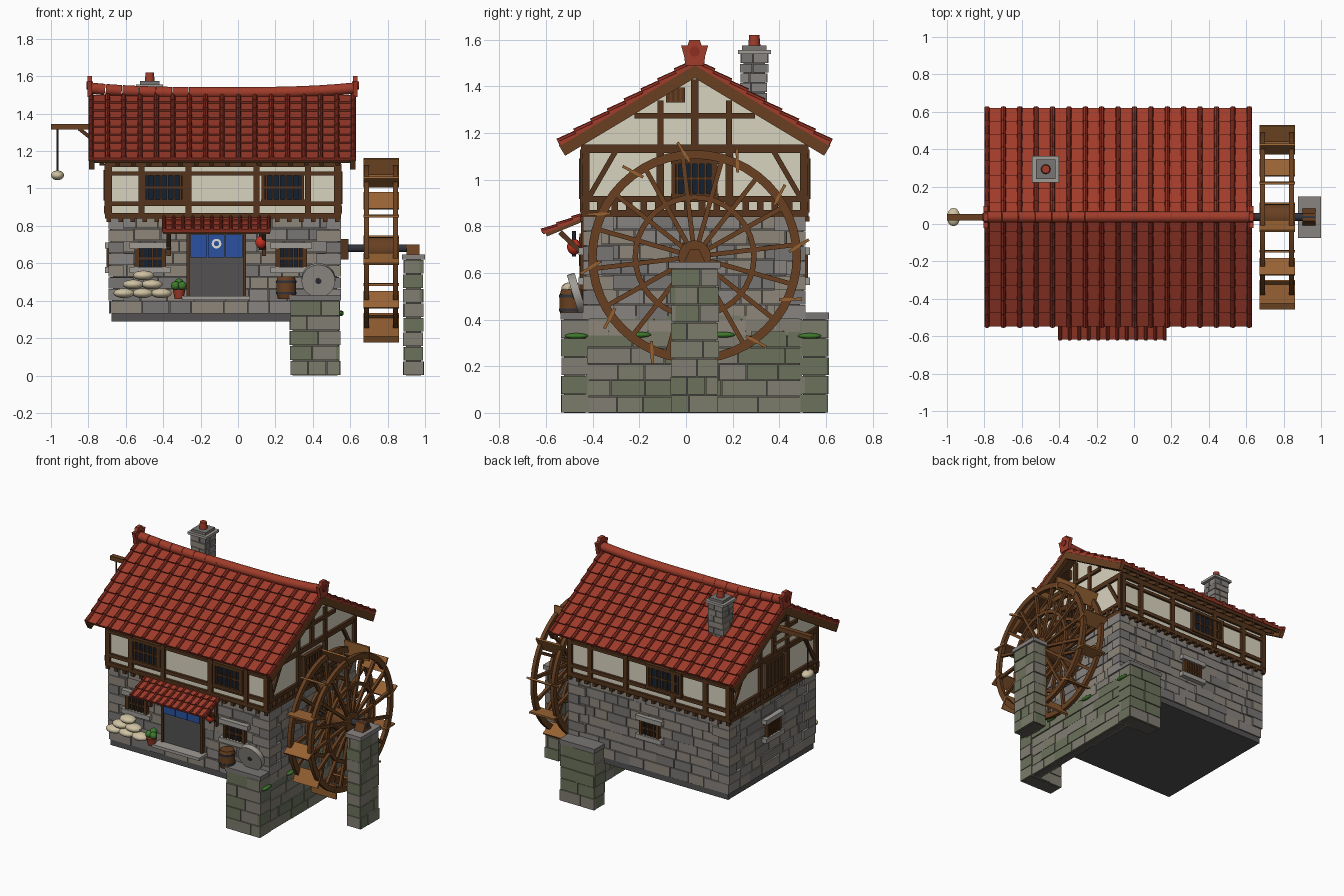
import bpy, bmesh, random
from math import sin, cos, pi, atan2, hypot, radians
from mathutils import Vector as V, Matrix

if "Cube" in bpy.data.objects:
    bpy.data.objects.remove(bpy.data.objects["Cube"])
random.seed(4)
YC, WZ = 0.037, 0.67            # ridge line, wheel axle height
RGB = dict(tile=(158, 62, 46), tile_dark=(140, 50, 38), timber=(84, 55, 34), wheel=(104, 66, 38), paddle=(150, 98, 54),
           plaster=(216, 210, 190), stone_a=(134, 130, 127), stone_b=(120, 117, 115), stone_c=(140, 133, 122),
           mortar=(92, 88, 85), quay_a=(122, 122, 106), quay_b=(108, 114, 92), quay_c=(128, 124, 114),
           glass=(26, 38, 54), iron=(52, 54, 62), blue=(46, 82, 160), white=(225, 222, 212), sack=(205, 192, 160),
           leaf=(64, 120, 48), red=(196, 52, 38), slate=(84, 82, 82), pale=(158, 154, 148))

def mat(n):
    m = bpy.data.materials.get(n) or bpy.data.materials.new(n)
    m.diffuse_color = [(c / 255) ** 2.2 for c in RGB[n]] + [1]
    m.use_nodes = True
    m.node_tree.nodes["Principled BSDF"].inputs["Base Color"].default_value = m.diffuse_color
    return m

class Part:
    def __init__(s, name):
        s.name, s.bm, s.cols = name, bmesh.new(), []
    def paint(s, faces, col):
        if col not in s.cols: s.cols.append(col)
        for f in faces: f.material_index = s.cols.index(col)
    def prism(s, a, b, col):     # two matching outlines joined
        n = len(a); v = [s.bm.verts.new(p) for p in list(a) + list(b)]
        fs = [s.bm.faces.new(v[:n]), s.bm.faces.new(v[n:])]
        fs += [s.bm.faces.new((v[i], v[(i + 1) % n], v[n + (i + 1) % n], v[n + i])) for i in range(n)]
        s.paint(fs, col)
    def box(s, x0, x1, y0, y1, z0, z1, col):
        q = [(x0, y0), (x1, y0), (x1, y1), (x0, y1)]
        s.prism([(*p, z0) for p in q], [(*p, z1) for p in q], col)
    def face(s, side, a0, a1, d0, d1, z0, z1, col, walls):   # box on a wall, d measured outward
        w = walls['LRFB'.index(side)]; k = -1 if side in 'LF' else 1
        if side in 'LR': s.box(w + k * d0, w + k * d1, a0, a1, z0, z1, col)
        else: s.box(a0, a1, w + k * d0, w + k * d1, z0, z1, col)
    def beam(s, p, q, w, h, col):
        p, q = V(p), V(q); d = (q - p).normalized()
        e = d.cross(V((0, 0, 1)))
        e = e.normalized() if e.length > 1e-4 else V((1, 0, 0))
        f = d.cross(e); c = [e * i * w / 2 + f * j * h / 2 for i, j in ((-1, -1), (1, -1), (1, 1), (-1, 1))]
        s.prism([p + o for o in c], [q + o for o in c], col)
    def cyl(s, p, q, r, r2, n, col):
        p, q = V(p), V(q); R = (q - p).to_track_quat('Z', 'Y')
        c = [R @ V((cos(2 * pi * i / n), sin(2 * pi * i / n), 0)) for i in range(n)]
        s.prism([p + o * r for o in c], [q + o * r2 for o in c], col)
    def ball(s, c, size, col):
        r = bmesh.ops.create_uvsphere(s.bm, u_segments=14, v_segments=9, radius=1,
                                      matrix=Matrix.Translation(c) @ Matrix.Diagonal((*size, 1)))
        s.paint({f for v in r['verts'] for f in v.link_faces}, col)
    def wheel_ring(s, x0, x1, r0, r1, n, col):
        v = [[s.bm.verts.new((x, YC + r * cos(2 * pi * i / n), WZ + r * sin(2 * pi * i / n)))
              for x, r in ((x0, r0), (x1, r0), (x1, r1), (x0, r1))] for i in range(n)]
        s.paint([s.bm.faces.new((v[i][j], v[i][(j + 1) % 4], v[(i + 1) % n][(j + 1) % 4], v[(i + 1) % n][j]))
                 for i in range(n) for j in range(4)], col)
    def stones(s, walls, z0, z1, rows, length, cols, sides='LRFB'):   # coursed masonry block
        x0, x1, y0, y1 = walls; i = .012
        s.box(x0 + i, x1 - i, y0 + i, y1 - i, z0, z1, 'mortar')
        h = (z1 - z0) / rows
        for side in sides:
            lo, hi = (y0, y1) if side in 'LR' else (x0, x1)
            for r in range(rows):
                a = lo
                while a < hi - .001:
                    b = a + length * random.uniform(.6, 1.3)
                    if hi - b < length * .4: b = hi
                    s.face(side, a + .002, b - .002, -.02, random.uniform(-.004, .004), z0 + r * h + .002,
                           z0 + (r + 1) * h - .002, random.choice(cols), walls)
                    a = b
    def done(s):
        bmesh.ops.recalc_face_normals(s.bm, faces=s.bm.faces)
        me = bpy.data.meshes.new(s.name); s.bm.to_mesh(me); s.bm.free()
        for c in s.cols: me.materials.append(mat(c))
        me.shade_smooth(); me.set_sharp_from_angle(angle=radians(35))
        bpy.context.collection.objects.link(bpy.data.objects.new(s.name, me))

STONE, QUAY = ('stone_a', 'stone_b', 'stone_c'), ('quay_a', 'quay_b', 'quay_c')
LOW, UP = (-.68, .54, -.43, .5), (-.695, .535, -.435, .51)

# stone ground floor with plinth and corner quoins
p = Part('stone_walls')
p.stones(LOW, .4, .85, 7, .13, STONE)
p.stones((-.685, .54, -.445, .505), .33, .4, 1, .16, STONE)
p.box(-.675, .535, -.44, .5, .29, .33, 'slate')
for x, kx in ((-.68, 1), (.54, -1)):
    for y, ky in ((-.43, 1), (.5, -1)):
        for i in range(7):
            a, b = (.12, .07) if i % 2 else (.07, .12)
            X, Y = sorted((x - kx * .012, x + kx * a)), sorted((y - ky * .012, y + ky * b))
            p.box(*X, *Y, .402 + i * .063, .462 + i * .063, STONE[i % 3])
p.done()

# quay wall in the stream, wheel pier and moss
p = Part('quay_wall')
p.stones((.47, .54, -.43, .5), 0, .42, 6, .16, QUAY, 'RL')
for y0, y1 in ((-.535, -.42), (.49, .61)):
    p.stones((.28, .545, y0, y1), 0, .40, 5, .14, QUAY)
    p.box(.275, .55, y0 - .003, y1 + .003, .40, .43, 'stone_b')
for y, z in ((-.47, .33), (-.2, .335), (.16, .335), (.53, .33)):
    p.ball((.55, y, z), (.015, .05, .012), 'leaf')
p.done()
p = Part('wheel_pier')
p.stones((.885, .99, -.065, .14), 0, .62, 8, .11, QUAY)
p.box(.878, 1, -.075, .148, .62, .648, 'stone_a')
p.prism([(.9, YC + a, b) for a, b in ((-.045, .648), (.045, .648), (.02, .7), (-.02, .7))],
        [(.97, YC + a, b) for a, b in ((-.045, .648), (.045, .648), (.02, .7), (-.02, .7))], 'wheel')
p.done()

# plastered upper storey with gables
p = Part('plaster_storey')
prof = ((-.435, .85), (.51, .85), (.51, 1.16), (YC, 1.455), (-.435, 1.16))
p.prism([(-.695, *q) for q in prof], [(.535, *q) for q in prof], 'plaster')
p.done()

# timber frame
p = Part('timber_frame')
def bar(side, a0, a1, z0, z1, d=.016, col='timber'): p.face(side, a0, a1, -.01, d, z0, z1, col, UP)
for s in 'LRFB':
    lo, hi = (-.45, .525) if s in 'LR' else (-.71, .55)
    for z0, z1 in ((.84, .87), (.905, .93), (1.115, 1.15)): bar(s, lo, hi, z0, z1)
    n = 16 if s in 'LR' else 20
    for i in range(n):       # joist ends
        a = lo + .02 + (hi - lo - .04) * i / (n - 1)
        if s in 'LR': bar(s, a - .014, a + .014, .868, .907, .022)
        else: p.face(s, a - .012, a + .012, -.01, .02, .82, .842, 'timber', UP)
    posts = (-.43, -.11, .185, .505) if s in 'LR' else (-.69, -.515, -.265, .1, .375, .53)
    for a in posts: bar(s, a - .016, a + .016, .86, 1.13, .019)
    if s in 'LR':
        bar(s, YC - .016, YC + .016, 1.14, 1.43)
        for a in (-.11, .185): bar(s, a - .013, a + .013, 1.14, 1.34)
        bar(s, -.22, .295, 1.262, 1.287)
        bar(s, -.085, -.005, 1.33, 1.395, .02, 'wheel')
        for k in range(4): bar(s, -.08 + k * .021, -.07 + k * .021, 1.335, 1.39, .026)
    else: bar(s, lo, hi, 1.07, 1.09)
# angled braces
    if s in 'LR':
        x = UP[0] - .005 if s == 'L' else UP[1] + .005
        for k in (-1, 1): p.beam((x, YC + k * .45, .93), (x, YC + k * .34, 1.12), .02, .022, 'timber')
p.done()

# barred windows for both storeys
def window(name, side, c, w, z0, z1, walls, stone):
    p = Part(name); a, b = c - w / 2, c + w / 2
    p.face(side, a, b, -.01, .008, z0, z1, 'glass', walls)
    n = 6
    for i in range(n):
        t = a + w * (i + .5) / n
        p.face(side, t - .005, t + .005, 0, .02, z0, z1, 'timber', walls)
    m = (z0 + z1) / 2
    p.face(side, a, b, 0, .016, m - .006, m + .006, 'timber', walls)
    f = 'timber'
    for t in (a, b): p.face(side, t - .009, t + .009, -.01, .024, z0, z1, f, walls)
    e = .035 if stone else .012
    for z in (z0, z1): p.face(side, a - e, b + e, -.01, .032 if stone else .024, z - .012, z + (.02 if stone else .01),
                              'pale' if stone else f, walls)
    p.done()
for n, s, c, w in (('front_left', 'F', -.395, .21), ('front_right', 'F', .24, .21), ('back', 'B', -.2, .25), ('right', 'R', YC, .18)):
    window('upper_window_' + n, s, c, w, .93, 1.08, UP, False)
for n, s, c, w in (('front_left', 'F', -.47, .15), ('front_right', 'F', .285, .15), ('back', 'B', -.08, .13), ('left', 'L', .03, .13)):
    window('stone_window_' + n, s, c, w, .56, .69, LOW, True)

# loading hatch and hoist on the left gable
p = Part('hoist')
p.face('L', -.06, .13, 0, .018, .93, 1.11, 'wheel', UP)
for k in range(5): p.face('L', -.06 + k * .038, -.028 + k * .038, 0, .024, .935, 1.1, 'timber', UP)
p.box(-1, -.66, YC - .017, YC + .017, 1.315, 1.345, 'wheel')
p.beam((-.7, YC, 1.2), (-.85, YC, 1.32), .02, .02, 'timber')
p.cyl((-.965, YC, 1.08), (-.965, YC, 1.32), .005, .005, 6, 'timber')
p.ball((-.965, YC, 1.07), (.036, .05, .026), 'sack')
p.done()

# tiled roof slopes: overlapping courses and round ribs
def slope(p, o, s, ang, L, x0, x1, rows, ribs, r):
    u, h = V((0, s * cos(ang), -sin(ang))), V((0, s * sin(ang), cos(ang)))
    P = lambda x, a, b: V((x, *o)) + u * a + h * b
    slab = lambda X0, X1, a, b, t0, t1, lo, col: p.prism([P(X0, a, lo), P(X0, b, lo), P(X0, b, t1), P(X0, a, t0)],
                                                    [P(X1, a, lo), P(X1, b, lo), P(X1, b, t1), P(X1, a, t0)], col)
    for i in range(rows):
        a, b = L * i / rows, L * (i + 1) / rows
        slab(x0, x1, a, b + .004, 0, r * .8, -.008, 'tile')
        for k in range(ribs):
            x = x0 + r + (x1 - x0 - 2 * r) * k / (ribs - 1)
            p.cyl(P(x, a, r * .3), P(x, b + .006, r * .9), r * .85, r, 8, 'tile_dark')
    return slab
p, q = Part('roof_tiles'), Part('roof_timbers')
ANG, L = atan2(.345, .575), hypot(.345, .575)
for s in (-1, 1):
    slab = slope(p, (YC, 1.5), s, ANG, L, -.8, .63, 8, 17, .014)
    p, t = q, p
    slab(-.785, .615, 0, L - .01, -.006, -.006, -.028, 'timber')
    for x in (-.797, .598): slab(x, x + .03, -.01, L + .01, -.002, -.002, -.055, 'wheel')
    for k in range(16): slab(-.74 + k * .084, -.715 + k * .084, .3, L - .02, -.025, -.025, -.05, 'timber')
    p = t
p.done(); q.done()

# sagging ridge with end ornaments
p = Part('roof_ridge')
rz = lambda t: 1.512 + .025 * abs(t) ** 3
for i in range(16):
    a, b = i / 8 - 1, (i + 1) / 8 - 1
    p.cyl((-.085 + a * .71, YC, rz(a)), (-.085 + b * .715, YC, rz(b)), .03, .03, 12, 'tile')
orn = [(.04, 1.49), (.045, 1.53), (.058, 1.575), (.03, 1.575), (.022, 1.6)]
orn += [(-y, z) for y, z in reversed(orn)]
for x in (-.805, .615):
    p.prism([(x, YC + y, z) for y, z in orn], [(x + .025, YC + y, z) for y, z in orn], 'tile')
    p.cyl((x - .006, YC, 1.55), (x + .031, YC, 1.55), .022, .022, 12, 'tile_dark')
p.done()

# chimney
p = Part('chimney')
p.stones((-.53, -.415, .235, .35), 1.25, 1.54, 7, .06, STONE)
p.box(-.545, -.4, .222, .364, 1.54, 1.557, 'pale')
p.box(-.525, -.42, .24, .345, 1.557, 1.575, 'stone_b')
p.cyl((-.472, .293, 1.575), (-.472, .293, 1.62), .026, .022, 12, 'tile')
p.done()

# entrance: door, curtain, step, canopy
p = Part('entrance')
p.box(-.26, .028, -.446, -.42, .42, .77, 'slate')
for x in (-.275, .028): p.box(x, x + .016, -.456, -.42, .42, .77, 'timber')
for k in range(3): p.box(-.255 + k * .094, -.165 + k * .094, -.458, -.45, .63, .755, 'blue')
p.cyl((-.115, -.457, .705), (-.115, -.461, .705), .026, .026, 20, 'white')
p.cyl((-.115, -.46, .705), (-.115, -.463, .705), .014, .014, 20, 'blue')
p.box(-.3, .065, -.52, -.42, .405, .425, 'pale')
p.done()
p = Part('door_canopy')
slab = slope(p, (-.415, .855), -1, .39, .212, -.405, .175, 3, 12, .01)
slab(-.4, .17, 0, .205, -.006, -.006, -.022, 'wheel')
for x in (-.37, .14):
    p.beam((x, -.43, .67), (x, -.54, .775), .022, .022, 'timber')
    p.box(x - .011, x + .011, -.45, -.42, .64, .82, 'timber')
p.done()

# lantern, sacks, pot plant, barrel, millstone
p = Part('lantern')
p.ball((.122, -.48, .712), (.03, .03, .034), 'red')
p.cyl((.122, -.48, .67), (.122, -.48, .78), .009, .009, 8, 'iron')
p.done()
p = Part('grain_sacks')
for x, z in ((-.61, .44), (-.51, .44), (-.41, .44), (-.56, .487), (-.46, .487), (-.505, .535)):
    p.ball((x, -.49, z), (.058, .045, .026), 'sack')
p.done()
p = Part('pot_plant')
p.cyl((-.315, -.5, .41), (-.315, -.5, .46), .024, .034, 12, 'tile')
for x, y, z in ((-.335, -.5, .48), (-.298, -.505, .48), (-.315, -.48, .495)): p.ball((x, y, z), (.024, .024, .024), 'leaf')
p.done()
p = Part('barrel')
for z0, z1, a, b in ((.41, .44, .045, .053), (.44, .5, .053, .053), (.5, .53, .053, .045)):
    p.cyl((.258, -.49, z0), (.258, -.49, z1), a, b, 16, 'wheel')
for z in (.435, .495): p.cyl((.258, -.49, z), (.258, -.49, z + .012), .055, .055, 16, 'iron')
p.done()
p = Part('millstone')
p.cyl((.43, -.485, .505), (.43, -.452, .515), .09, .09, 28, 'pale')
p.cyl((.43, -.488, .504), (.43, -.47, .51), .016, .016, 12, 'iron')
p.done()

# water wheel with axle
p = Part('water_wheel')
for x in (.675, .83):
    p.wheel_ring(x, x + .025, .42, .457, 48, 'wheel')
    p.wheel_ring(x, x + .02, .243, .266, 36, 'wheel')
    for i in range(16):
        a = 2 * pi * (i + .3) / 16; d = V((0, cos(a), sin(a))); c = V((x + .012, YC, WZ))
        p.beam(c + d * .05, c + d * .43, .02, .02, 'wheel')
p.cyl((.68, YC, WZ), (.86, YC, WZ), .07, .07, 20, 'wheel')
for i in range(12):
    a = 2 * pi * (i + .2) / 12
    c = V((.765, YC + .45 * cos(a), WZ + .45 * sin(a))); d = V((0, cos(a + .45), sin(a + .45)))
    p.beam(c - d * .05, c + d * .05, .19, .012, 'paddle')
p.done()
p = Part('wheel_axle')
p.cyl((.5, YC, WZ + .01), (.97, YC, WZ + .01), .021, .021, 14, 'iron')
p.box(.53, .59, YC - .055, YC + .055, .62, .73, 'timber')
p.done()
